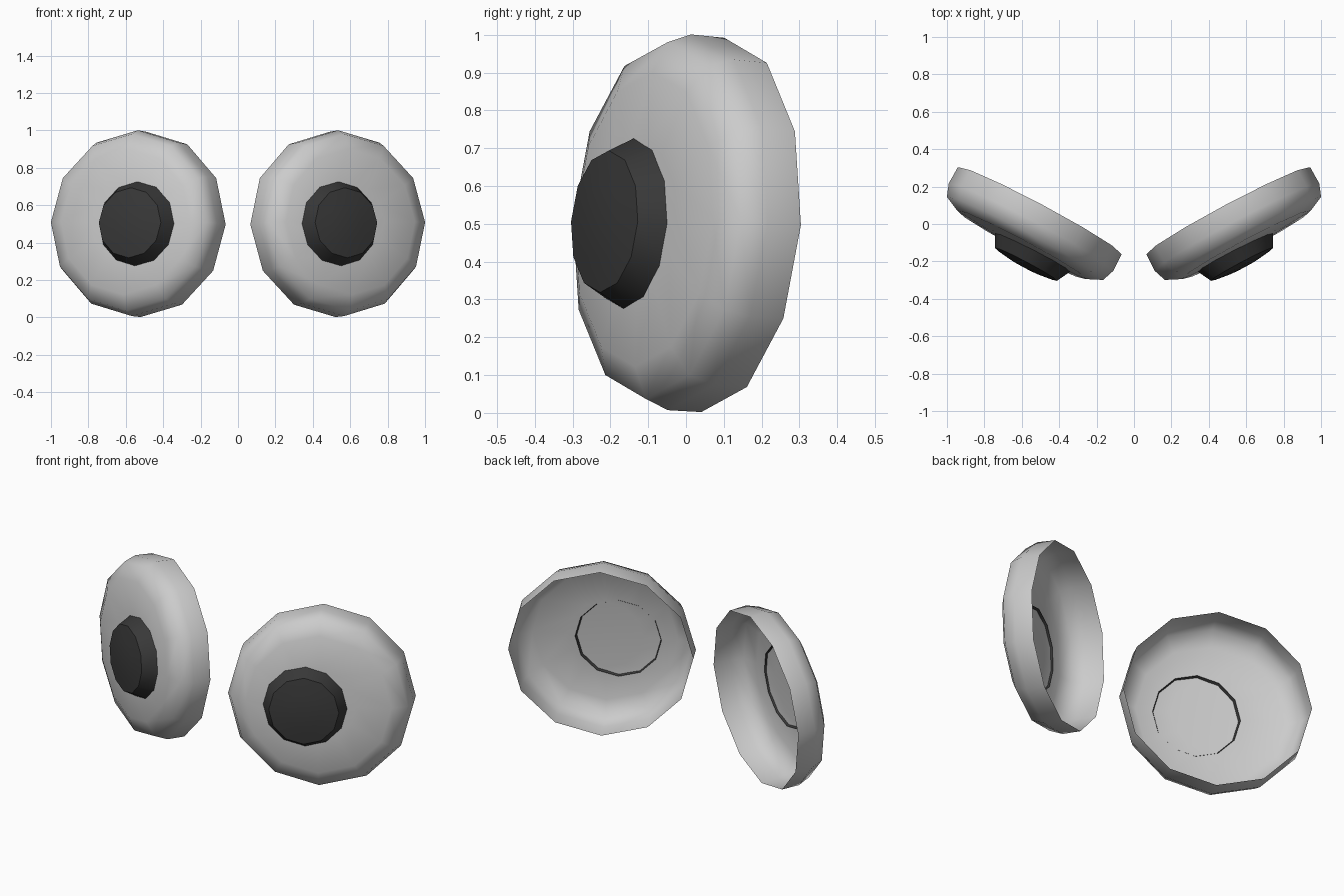
import bpy, bmesh, math
from mathutils import Matrix, Vector

if "Cube" in bpy.data.objects:
    bpy.data.objects.remove(bpy.data.objects["Cube"])

SIDES = 12
YAW = math.radians(28)     # each eye turns outwards
PITCH = math.radians(4)    # and looks slightly up

# Local frame of the right-hand eye: u across, v up, n out of the face
up = Vector((0, 0, 1))
u = Vector((math.cos(YAW), math.sin(YAW), 0))
flat_n = u.cross(up)
n = flat_n * math.cos(PITCH) + up * math.sin(PITCH)
v = n.cross(u)
frame = Matrix((u, v, n)).transposed().to_4x4()
frame.translation = Vector((0.504, 0.071, 0.497))


def lathe(name, profile, centre, sharp_angle):
    """Open shell from (radius, height) rings closed by a tip, mirrored over x."""
    bm = bmesh.new()
    rings = []
    for r, h in profile[:-1]:
        rings.append([bm.verts.new((centre[0] + r * math.cos(2 * math.pi * i / SIDES),
                                    centre[1] + r * math.sin(2 * math.pi * i / SIDES), h))
                      for i in range(SIDES)])
    tip = bm.verts.new((centre[0], centre[1], profile[-1][1]))
    for i in range(SIDES):
        j = (i + 1) % SIDES
        for a, b in zip(rings, rings[1:]):
            bm.faces.new((a[i], a[j], b[j], b[i]))
        bm.faces.new((rings[-1][i], rings[-1][j], tip))
    bm.transform(frame)
    mesh = bpy.data.meshes.new(name)
    bm.to_mesh(mesh)
    bm.free()
    obj = bpy.data.objects.new(name, mesh)
    bpy.context.collection.objects.link(obj)
    bpy.ops.object.select_all(action='DESELECT')
    obj.select_set(True)
    bpy.context.view_layer.objects.active = obj
    bpy.ops.object.shade_smooth_by_angle(angle=math.radians(sharp_angle))
    mirror = obj.modifiers.new("Mirror", 'MIRROR')
    mirror.use_mirror_merge = False
    return obj


# Shallow bowls, open at the back
lathe("eye_white", [(0.496, 0), (0.498, 0.1), (0.473, 0.168), (0.39, 0.207),
                    (0.2, 0.218), (0, 0.223)], (0, 0), 75)

# Dark raised pupils, set towards the middle
pupil = lathe("pupil", [(0.232, 0.203), (0.188, 0.288), (0.1, 0.301), (0, 0.306)],
              (-0.069, -0.011), 50)
dark = bpy.data.materials.new("dark")
dark.diffuse_color = (0.04, 0.04, 0.04, 1)
dark.use_nodes = True
dark.node_tree.nodes["Principled BSDF"].inputs["Base Color"].default_value = dark.diffuse_color
pupil.data.materials.append(dark)
